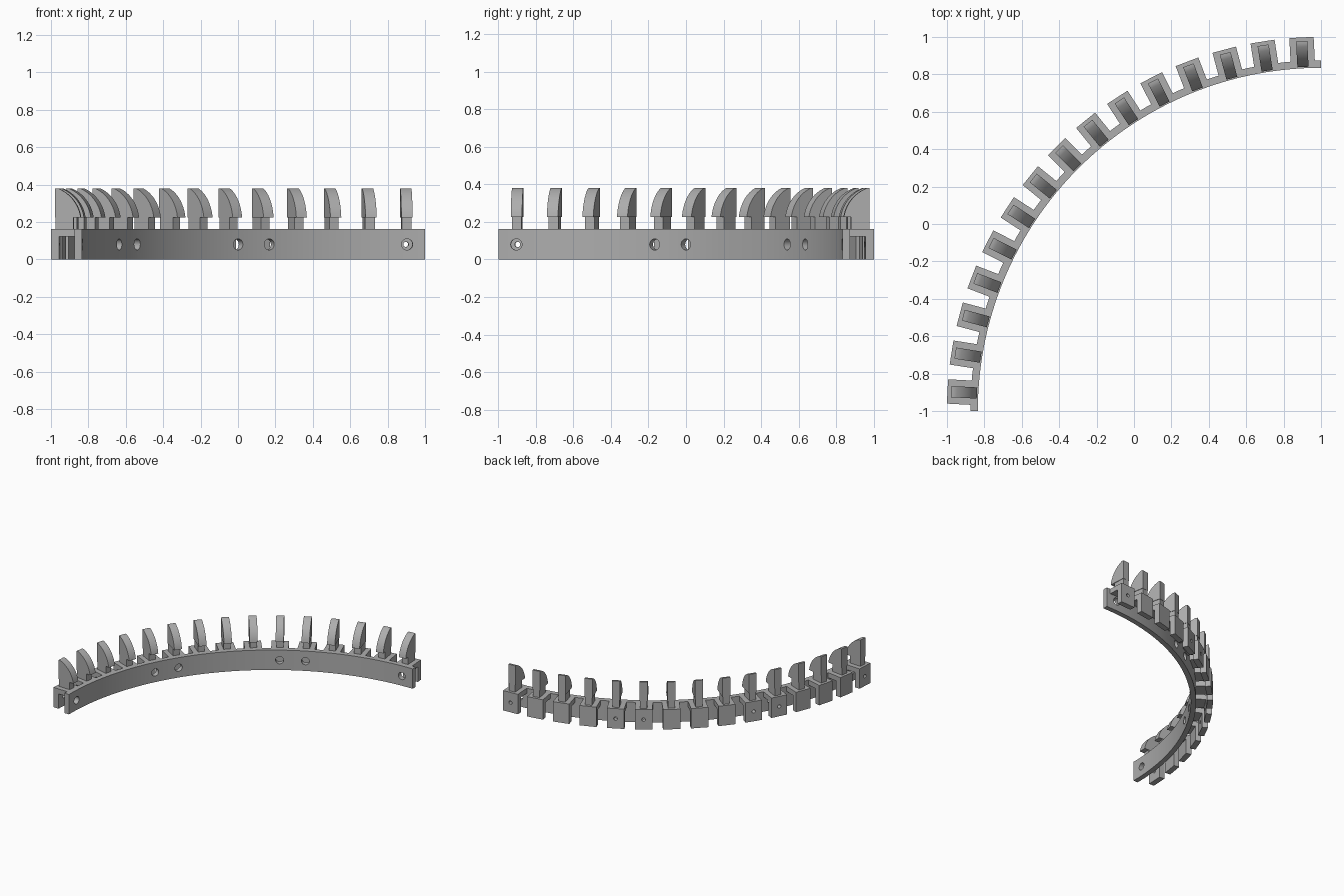
import bpy, bmesh, math
from mathutils import Matrix, Vector

cube = bpy.data.objects.get("Cube")
if cube:
    bpy.data.objects.remove(cube, do_unlink=True)

grey = bpy.data.materials.new("plain grey")
grey.use_nodes = True
color = (0.42, 0.42, 0.42, 1)
grey.diffuse_color = color
grey.node_tree.nodes["Principled BSDF"].inputs["Base Color"].default_value = color

CENTRE = Vector((1, -1, 0))
R_IN, R_BAND, R_OUT = 1.835, 1.875, 2.0
HEIGHT, HOLE_Z = 0.163, 0.08
COUNT = 15
HOLED = (0, 4, 5, 9, 10, 14)


def station(i):
    """Frame of one tooth: local +y points outward along the radius."""
    angle = math.radians(3 + 6 * i)
    return Matrix.Translation(CENTRE) @ Matrix.Rotation(angle, 4, "Z")


def prism(bm, profile, width, frame):
    """Extrude an (r, z) outline sideways about the radial plane."""
    verts = [bm.verts.new(frame @ Vector((-width / 2, r, z))) for r, z in profile]
    face = bm.faces.new(verts)
    out = bmesh.ops.extrude_face_region(bm, geom=[face])
    moved = [g for g in out["geom"] if isinstance(g, bmesh.types.BMVert)]
    side = frame.to_3x3() @ Vector((width, 0, 0))
    bmesh.ops.translate(bm, verts=moved, vec=side)


def rect(r0, r1, z0, z1):
    return [(r0, z0), (r1, z0), (r1, z1), (r0, z1)]


def finish(bm, name):
    bmesh.ops.recalc_face_normals(bm, faces=bm.faces)
    mesh = bpy.data.meshes.new(name)
    bm.to_mesh(mesh)
    bm.free()
    mesh.materials.append(grey)
    obj = bpy.data.objects.new(name, mesh)
    bpy.context.collection.objects.link(obj)
    return obj


def drill(obj, radius, r0, r1):
    """Bore radial screw holes at the holed stations."""
    bm = bmesh.new()
    for i in HOLED:
        place = station(i) @ Matrix.Translation((0, (r0 + r1) / 2, HOLE_Z))
        bmesh.ops.create_cone(bm, cap_ends=True, segments=24, radius1=radius,
                              radius2=radius, depth=r1 - r0,
                              matrix=place @ Matrix.Rotation(math.pi / 2, 4, "X"))
    cutter = finish(bm, "hole_cutter")
    cutter.hide_render = True
    mod = obj.modifiers.new("holes", "BOOLEAN")
    mod.operation, mod.solver, mod.object = "DIFFERENCE", "EXACT", cutter
    graph = bpy.context.evaluated_depsgraph_get()
    mesh = bpy.data.meshes.new_from_object(obj.evaluated_get(graph))
    obj.modifiers.clear()
    obj.data = mesh
    bpy.data.objects.remove(cutter, do_unlink=True)


def smooth(obj):
    bpy.ops.object.select_all(action="DESELECT")
    obj.select_set(True)
    bpy.context.view_layer.objects.active = obj
    bpy.ops.object.shade_smooth_by_angle(angle=math.radians(30))


# Curved quarter-circle band
bm = bmesh.new()
verts = [bm.verts.new(CENTRE + Vector((0, r, z)))
         for r, z in rect(R_IN, R_BAND, 0, HEIGHT)]
edges = [bm.edges.new((verts[k], verts[(k + 1) % 4])) for k in range(4)]
bmesh.ops.spin(bm, geom=verts + edges, cent=CENTRE, axis=(0, 0, 1),
               angle=math.pi / 2, steps=60)
bmesh.ops.holes_fill(bm, edges=[e for e in bm.edges if e.is_boundary])
band = finish(bm, "curved_band")
drill(band, 0.03, R_IN - 0.04, R_BAND + 0.03)
smooth(band)

# Hooked blocks: a top shelf and an outer plate, open channel beneath
hook = [(R_BAND - 0.006, 0.122), (1.955, 0.122), (1.955, 0),
        (R_OUT, 0), (R_OUT, HEIGHT), (R_BAND - 0.006, HEIGHT)]
bm = bmesh.new()
for i in range(COUNT):
    prism(bm, hook, 0.13, station(i))
blocks = finish(bm, "hook_blocks")
drill(blocks, 0.014, 1.93, 2.04)
smooth(blocks)

# Tooth outline: vertical back, narrow flat top, bulging arc to the tip
TIP, TOP = Vector((1.842, 0.225)), Vector((1.965, 0.38))
chord = TOP - TIP
outward = Vector((-chord.y, chord.x)).normalized()
radius = chord.length
centre = (TIP + TOP) / 2 - outward * radius * math.cos(math.pi / 6)
start = math.atan2(TOP.y - centre.y, TOP.x - centre.x)
arc = [(centre.x + radius * math.cos(start + math.pi / 3 * k / 12),
        centre.y + radius * math.sin(start + math.pi / 3 * k / 12))
       for k in range(13)]
outline = [(1.98, 0.225), (1.98, TOP.y)] + arc

bm = bmesh.new()
for i in range(COUNT):
    prism(bm, outline, 0.06, station(i))
smooth(finish(bm, "curved_teeth"))

# Short stems joining the teeth to the blocks
bm = bmesh.new()
for i in range(COUNT):
    prism(bm, rect(1.88, 1.978, HEIGHT - 0.01, 0.23), 0.052, station(i))
finish(bm, "tooth_stems")
